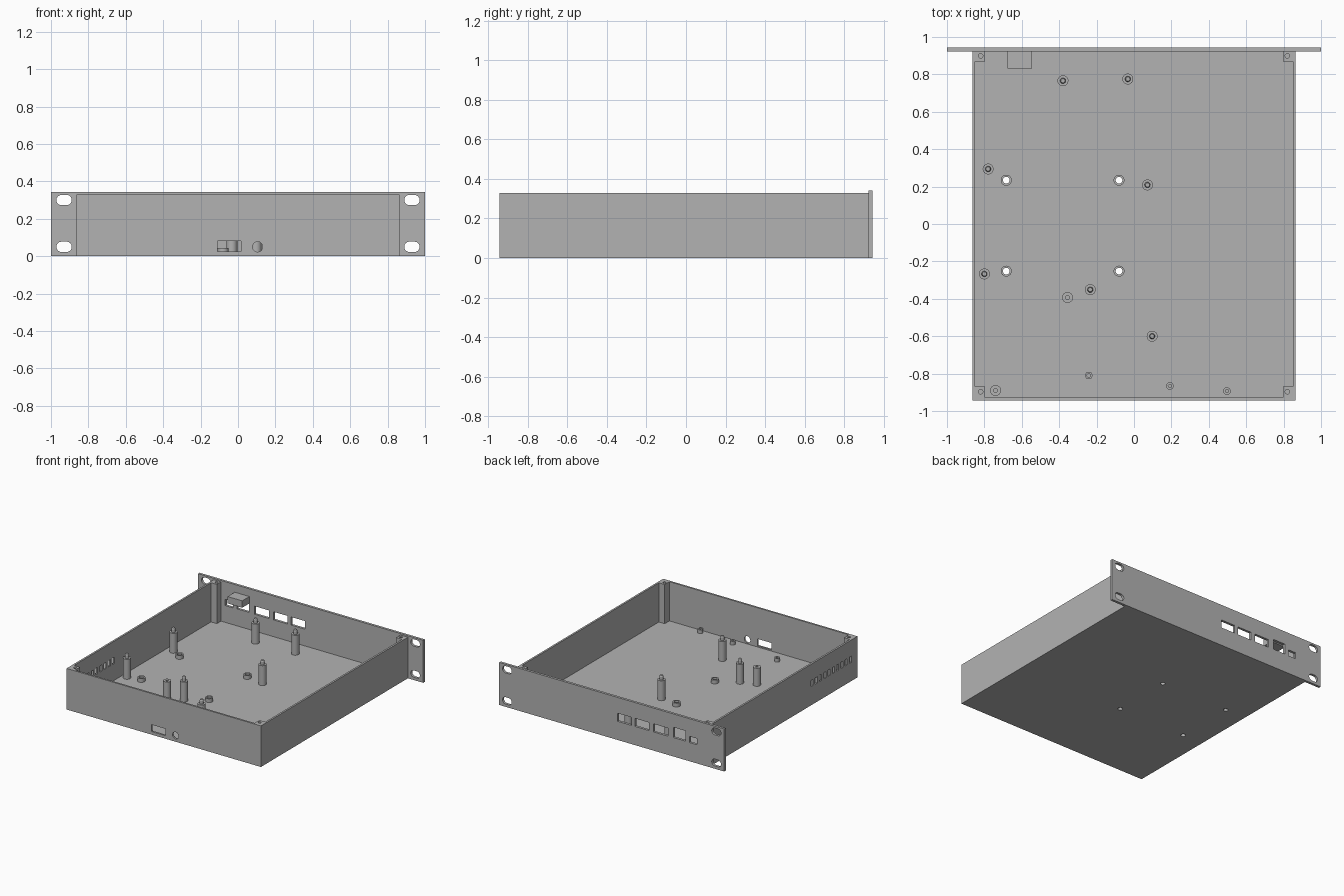
import bpy, bmesh, math
from mathutils import Matrix

cube = bpy.data.objects.get("Cube")
if cube:
    bpy.data.objects.remove(cube, do_unlink=True)

grey = bpy.data.materials.new("plain grey")
grey.use_nodes = True
grey.diffuse_color = (0.45, 0.45, 0.45, 1)
bsdf = next(n for n in grey.node_tree.nodes if n.type == 'BSDF_PRINCIPLED')
bsdf.inputs["Base Color"].default_value = grey.diffuse_color


def finish(name, bm):
    bmesh.ops.recalc_face_normals(bm, faces=bm.faces)
    me = bpy.data.meshes.new(name)
    bm.to_mesh(me)
    bm.free()
    me.materials.append(grey)
    ob = bpy.data.objects.new(name, me)
    bpy.context.collection.objects.link(ob)
    return ob


def add_box(bm, x0, x1, y0, y1, z0, z1):
    m = Matrix.Translation(((x0 + x1) / 2, (y0 + y1) / 2, (z0 + z1) / 2))
    m = m @ Matrix.Diagonal((x1 - x0, y1 - y0, z1 - z0, 1))
    bmesh.ops.create_cube(bm, size=1, matrix=m)


def box(name, *bounds):
    bm = bmesh.new()
    add_box(bm, *bounds)
    return finish(name, bm)


def rod(r, depth, x, y, z, along_y=False):
    bm = bmesh.new()
    m = Matrix.Translation((x, y, z))
    if along_y:
        m = m @ Matrix.Rotation(math.pi / 2, 4, 'X')
    bmesh.ops.create_cone(bm, cap_ends=True, segments=32, radius1=r,
                          radius2=r, depth=depth, matrix=m)
    return finish("cutter", bm)


def slot(x, z, width, height):
    # rounded slot cutter through the rear panel
    bm = bmesh.new()
    r, off = height / 2, (width - height) / 2
    verts = []
    for i in range(32):
        a = 2 * math.pi * (i + 0.5) / 32
        side = off if math.cos(a) > 0 else -off
        verts.append(bm.verts.new((x + side + r * math.cos(a), BACK - 0.05, z + r * math.sin(a))))
    face = bm.faces.new(verts)
    ext = bmesh.ops.extrude_face_region(bm, geom=[face])
    bmesh.ops.translate(bm, vec=(0, 0.15, 0),
                        verts=[v for v in ext["geom"] if isinstance(v, bmesh.types.BMVert)])
    return finish("cutter", bm)


def cut(ob, cutters):
    for c in cutters:
        mod = ob.modifiers.new("cut", 'BOOLEAN')
        mod.solver = 'EXACT'
        mod.object = c
    dg = bpy.context.evaluated_depsgraph_get()
    dg.update()
    me = bpy.data.meshes.new_from_object(ob.evaluated_get(dg))
    ob.modifiers.clear()
    ob.data = me
    for c in cutters:
        bpy.data.objects.remove(c, do_unlink=True)


def lathe(name, profile, x, y, closed):
    # turn an (r, z) profile about a vertical axis
    bm = bmesh.new()
    vs = [bm.verts.new((r, 0, z)) for r, z in profile]
    edges = [bm.edges.new(p) for p in zip(vs, vs[1:])]
    if closed:
        edges.append(bm.edges.new((vs[-1], vs[0])))
    bmesh.ops.spin(bm, geom=vs + edges, cent=(0, 0, 0), axis=(0, 0, 1),
                   angle=2 * math.pi, steps=32)
    bmesh.ops.remove_doubles(bm, verts=bm.verts, dist=0.0003)
    bmesh.ops.translate(bm, verts=bm.verts, vec=(x, y, 0))
    ob = finish(name, bm)
    for p in ob.data.polygons:
        p.use_smooth = abs(p.normal.z) < 0.3
    for e in ob.data.edges:
        a, b = (ob.data.vertices[i].co for i in e.vertices)
        e.use_edge_sharp = abs(a.z - b.z) < 0.0001
    return ob


LEFT, RIGHT, FRONT, BACK = -0.864, 0.864, -0.943, 0.923
TOP, WALL, FLOOR = 0.33, 0.015, 0.015
mounts = [(x, y) for x in (-0.683, -0.08) for y in (-0.252, 0.234)]

# tray with corner pillars left in the cavity
tray = box("tray", LEFT, RIGHT, FRONT, BACK, 0, TOP)
xa, xb, ya = LEFT + WALL, RIGHT - WALL, FRONT + WALL
xi, xj, yi, yj = -0.797, 0.797, -0.868, 0.87
cavity = [box("cutter", xi, xj, ya, BACK + 0.1, FLOOR, TOP + 0.1),
          box("cutter", xa, xb, yi, yj, FLOOR, TOP + 0.1)]
cut(tray, cavity)

# front window, round socket hole, side vents, floor and pillar holes
holes = [box("cutter", -0.11, 0.015, FRONT - 0.05, FRONT + 0.05, 0.025, 0.08),
         rod(0.027, 0.1, 0.105, FRONT, 0.05, True)]
for i in range(10):
    y = -0.865 + i * 0.054
    holes.append(box("cutter", LEFT - 0.05, LEFT + 0.03, y, y + 0.026, 0.15, 0.2))
holes += [rod(0.018, 0.1, x, y, 0) for x, y in mounts]
holes += [rod(0.012, 0.2, x, y, TOP) for x in (-0.82, 0.82) for y in (-0.897, 0.899)]
cut(tray, holes)

# rack panel with mounting slots and connector openings
panel = box("rear_panel", -1, 1, BACK, 0.943, 0, 0.342)
openings = [slot(x, z, 0.082, 0.055) for x in (-0.93, 0.93) for z in (0.05, 0.3)]
for x0, x1, z0, z1 in [(-0.175, -0.05, 0.15, 0.215), (-0.33, -0.205, 0.15, 0.215),
                       (-0.5, -0.37, 0.15, 0.215), (-0.655, -0.547, 0.152, 0.235),
                       (-0.76, -0.69, 0.15, 0.2)]:
    openings.append(box("cutter", x0, x1, BACK - 0.05, 1, z0, z1))
cut(panel, openings)

# connector holder behind the panel
box("connector_holder", -0.675, -0.545, 0.832, BACK, 0.225, 0.28)

# tall standoffs with locating pins
R = 0.029
pins = [(-0.38, 0.766), (-0.033, 0.775), (-0.78, 0.294), (0.072, 0.209),
        (-0.8, -0.267), (-0.234, -0.351), (0.097, -0.6)]
for x, y in pins:
    lathe("pin_standoff", [(0, FLOOR), (R, FLOOR), (R, 0.175), (0.015, 0.175),
                           (0.015, 0.2), (0.011, 0.21), (0, 0.21)], x, y, False)


def tube(name, x, y, r, bore, z1, z0=FLOOR):
    lathe(name, [(bore, z0), (r, z0), (r, z1), (bore, z1)], x, y, True)


# plain standoffs, mounting bosses and small bosses
for x, y in [(-0.355, -0.393), (-0.74, -0.89)]:
    tube("screw_standoff", x, y, R, 0.01, 0.16)
for x, y in mounts:
    tube("mounting_boss", x, y, R, 0.018, 0.045)
for x, y in [(-0.242, -0.81), (0.192, -0.866), (0.497, -0.893)]:
    tube("small_boss", x, y, 0.02, 0.009, 0.045)
